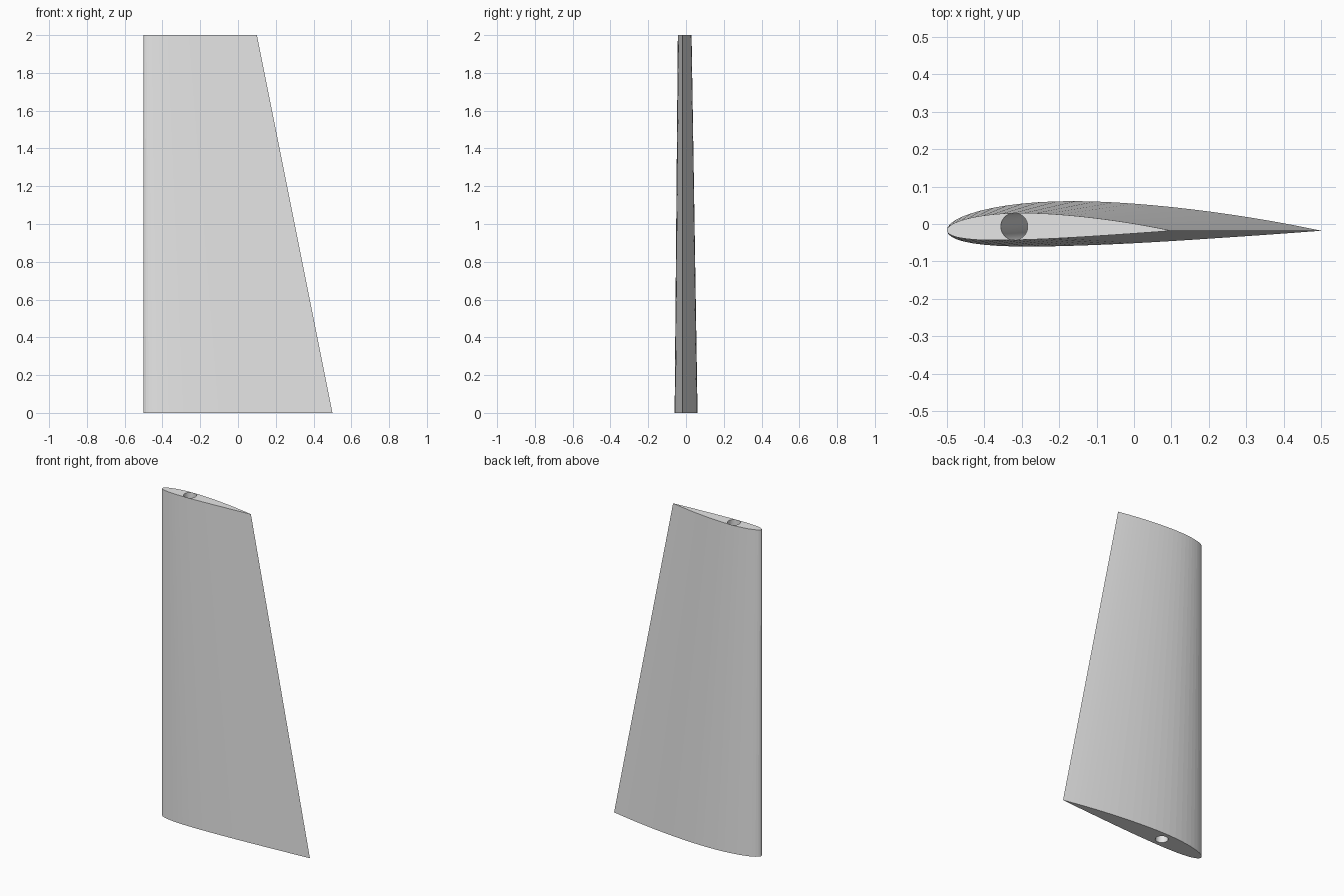
import bpy, bmesh, math

cube = bpy.data.objects.get("Cube")
if cube:
    bpy.data.objects.remove(cube, do_unlink=True)

SPAN, ROOT_CHORD, TIP_CHORD = 2.0, 1.0, 0.6
THICK, CAMBER, CAMBER_POS = 0.12, 0.02, 0.4
LEAD_X, LEAD_Y = -0.5, -0.018
HOLE_POS, HOLE_RADIUS = 0.3, 0.036
STEPS, HOLE_SIDES = 30, 40


def camber(t):
    p = CAMBER_POS
    if t < p:
        return CAMBER / p**2 * (2*p*t - t*t), 2*CAMBER / p**2 * (p - t)
    q = (1 - p)**2
    return CAMBER / q * (1 - 2*p + 2*p*t - t*t), 2*CAMBER / q * (p - t)


def surface(t, side):
    """Point on the upper (+1) or lower (-1) side for unit chord."""
    half = 5*THICK*(0.2969*math.sqrt(t) - 0.126*t - 0.3516*t**2
                    + 0.2843*t**3 - 0.1036*t**4)
    y, slope = camber(t)
    a = math.atan(slope)
    return t - side*half*math.sin(a), y + side*half*math.cos(a)


def airfoil():
    """Closed outline: trailing edge, over the top, back underneath."""
    ts = [(1 - math.cos(math.pi*i/STEPS)) / 2 for i in range(STEPS + 1)]
    return ([surface(t, 1) for t in reversed(ts)]
            + [surface(t, -1) for t in ts[1:-1]])


def ring(bm, points, z):
    verts = [bm.verts.new((x, y, z)) for x, y in points]
    edges = [bm.edges.new((v, verts[(i + 1) % len(verts)]))
             for i, v in enumerate(verts)]
    return verts, edges


def skin(bm, low, high):
    n = len(low)
    for i in range(n):
        j = (i + 1) % n
        bm.faces.new((low[i], low[j], high[j], high[i]))


# Outer skin and spar hole rings at root and tip
bm = bmesh.new()
outer, inner, caps = [], [], []
for chord, z in ((ROOT_CHORD, 0), (TIP_CHORD, SPAN)):
    foil = [(LEAD_X + chord*x, LEAD_Y + chord*y) for x, y in airfoil()]
    cx = LEAD_X + chord*HOLE_POS
    cy = LEAD_Y + chord*camber(HOLE_POS)[0]
    angles = [2*math.pi*i/HOLE_SIDES for i in range(HOLE_SIDES)]
    circle = [(cx + HOLE_RADIUS*math.cos(a), cy + HOLE_RADIUS*math.sin(a))
              for a in angles]
    foil_verts, foil_edges = ring(bm, foil, z)
    hole_verts, hole_edges = ring(bm, circle, z)
    outer.append(foil_verts)
    inner.append(hole_verts)
    caps.append(foil_edges + hole_edges)

skin(bm, *outer)
skin(bm, *inner)

# End caps with the hole left open
for edges in caps:
    bmesh.ops.triangle_fill(bm, edges=edges, use_beauty=True, normal=(0, 0, 1))
bmesh.ops.recalc_face_normals(bm, faces=bm.faces)

# Smooth only the bore of the spar hole
bore = {v for loop in inner for v in loop}
for f in bm.faces:
    f.smooth = len(f.verts) == 4 and all(v in bore for v in f.verts)

mesh = bpy.data.meshes.new("wing_panel")
bm.to_mesh(mesh)
bm.free()
wing = bpy.data.objects.new("wing_panel", mesh)
bpy.context.collection.objects.link(wing)

# Single light grey material
grey = bpy.data.materials.new("light_grey")
grey.use_nodes = True
colour = (0.8, 0.8, 0.8, 1)
grey.diffuse_color = colour
grey.node_tree.nodes["Principled BSDF"].inputs["Base Color"].default_value = colour
mesh.materials.append(grey)
